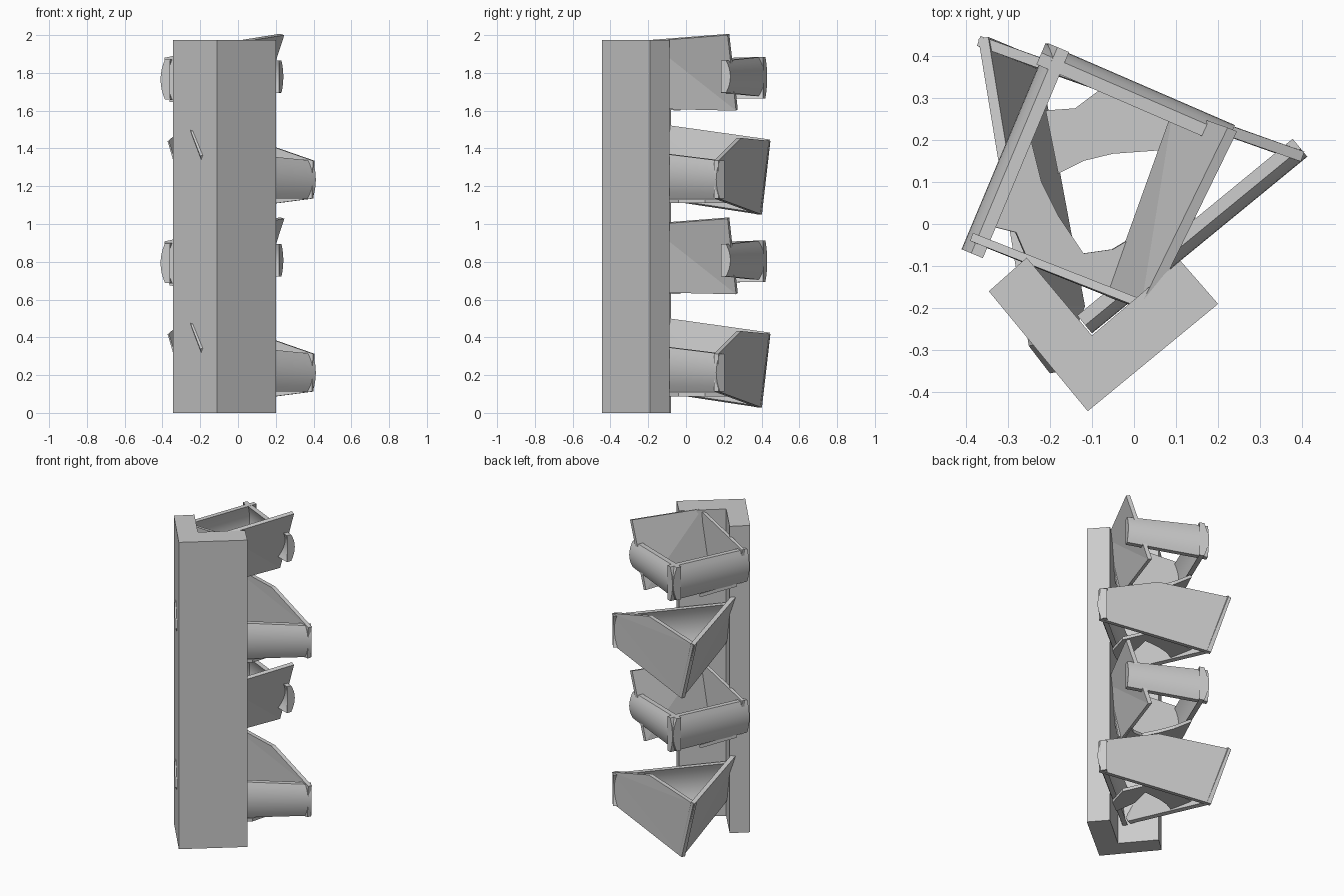
import bpy, bmesh
from mathutils import Vector

cube = bpy.data.objects.get("Cube")
if cube:
    bpy.data.objects.remove(cube)

grey = bpy.data.materials.new("light_grey")
grey.use_nodes = True
COLOUR = (0.6, 0.6, 0.6, 1)
grey.diffuse_color = COLOUR
grey.node_tree.nodes["Principled BSDF"].inputs["Base Color"].default_value = COLOUR


def finish(name, bm, smooth=False):
    bmesh.ops.recalc_face_normals(bm, faces=bm.faces)
    mesh = bpy.data.meshes.new(name)
    bm.to_mesh(mesh)
    bm.free()
    mesh.materials.append(grey)
    ob = bpy.data.objects.new(name, mesh)
    bpy.context.collection.objects.link(ob)
    if smooth:
        bpy.ops.object.select_all(action='DESELECT')
        ob.select_set(True)
        bpy.context.view_layer.objects.active = ob
        bpy.ops.object.shade_smooth_by_angle()
    return ob


def skin(name, a, b, smooth=False):
    """Closed solid between two matching loops."""
    bm = bmesh.new()
    va, vb = [bm.verts.new(p) for p in a], [bm.verts.new(p) for p in b]
    n = len(a)
    for i in range(n):
        j = (i + 1) % n
        bm.faces.new((va[i], va[j], vb[j], vb[i]))
    caps = [bm.faces.new(va), bm.faces.new(vb)]
    bmesh.ops.triangulate(bm, faces=caps)
    return finish(name, bm, smooth)


def plate(name, pts, toward, dz, t=0.025):
    """Flat board thickened towards a point."""
    pts = [Vector(p) + Vector((0, 0, dz)) for p in pts]
    n = Vector()
    for p, q in zip(pts, pts[1:] + pts[:1]):
        n += p.cross(q)
    n.normalize()
    if n.dot(Vector(toward) + Vector((0, 0, dz)) - pts[0]) < 0:
        n = -n
    return skin(name, pts, [p + n * t for p in pts])


def slat(name, p, q, hp, hq, dz, sag=0.025, t=0.03, steps=8):
    """Board with a bulging outer face between two end points."""
    p, q = Vector(p), Vector(q)
    inward = (q - p).cross(Vector((0, 0, 1))).normalized()
    if inward.dot(Vector((0, 0.08, p.z)) - p) < 0:
        inward = -inward

    def section(c, h):
        ks = [2 * i / steps - 1 for i in range(steps + 1)]
        outer = [c + inward * sag * k * k + Vector((0, 0, dz + k * h / 2)) for k in ks]
        return outer + [v + inward * t for v in reversed(outer)]
    return skin(name, section(p, hp), section(q, hq), True)


# Angled corner post
foot = [(-.345, -.16), (-.11, -.445), (.2, -.19), (.11, -.087), (-.1, -.265), (-.255, -.08)]
skin("corner_post", [(x, y, 0) for x, y in foot], [(x, y, 1.975) for x, y in foot])

MID = (0, .1, 1.3)

# Upper kind of tray: slanted board, three sides and a narrow floor
for tag, dz in (("top", 0), ("low", -.972)):
    plate(tag + "_slanted_board",
          [(.245, .22, 2), (.04, -.2, 1.967), (-.045, -.18, 1.61), (.115, .265, 1.6)],
          (-.3, .1, 1.8), dz)
    plate(tag + "_near_side",
          [(-.39, -.04, 1.88), (.03, -.205, 1.967), (-.03, -.185, 1.62), (-.38, -.045, 1.66)],
          MID, dz, .02)
    slat(tag + "_outer_slat", (-.41, -.06, 1.765), (-.205, .43, 1.775), .21, .22, dz)
    slat(tag + "_far_slat", (.24, .235, 1.78), (-.21, .43, 1.78), .17, .21, dz)
    floor = [(-.36, 0), (-.25, .22), (-.22, .1), (-.18, .02), (-.12, -.07), (-.05, -.06),
             (0, -.03), (-.06, -.17), (-.15, -.12), (-.25, -.09), (-.28, -.02)]
    plate(tag + "_floor", [(x, y, 1.62 - .13 * x) for x, y in floor], (0, 0, 0), dz, .02)

# Lower kind of tray: tall flat side, leaning board, bulging slat and floor
for tag, dz in (("upper", 0), ("bottom", -1.022)):
    plate(tag + "_tall_side",
          [(.405, .172, 1.335), (.06, .293, 1.455), (-.365, .447, 1.44),
           (-.25, .402, 1.05), (.4, .172, 1.135)], MID, dz)
    plate(tag + "_leaning_board",
          [(-.37, .44, 1.44), (-.265, -.2, 1.53), (-.25, -.29, 1.49),
           (-.2, -.355, 1.36), (-.14, -.2, 1.14), (-.25, .39, 1.05)], (.4, .1, 1.3), dz)
    slat(tag + "_bulging_slat", (.412, .16, 1.235), (-.1, -.26, 1.262), .2, .25, dz)
    floor = [(-.21, .27), (-.14, .275), (-.08, .32), (.1, .255), (.17, .1), (.13, -.04),
             (.05, -.1), (.03, .04), (.06, .175), (-.05, .167), (-.12, .15), (-.18, .12)]
    plate(tag + "_floor", [(x, y, 1.13) for x, y in floor], (0, 0, 0), dz, .02)
